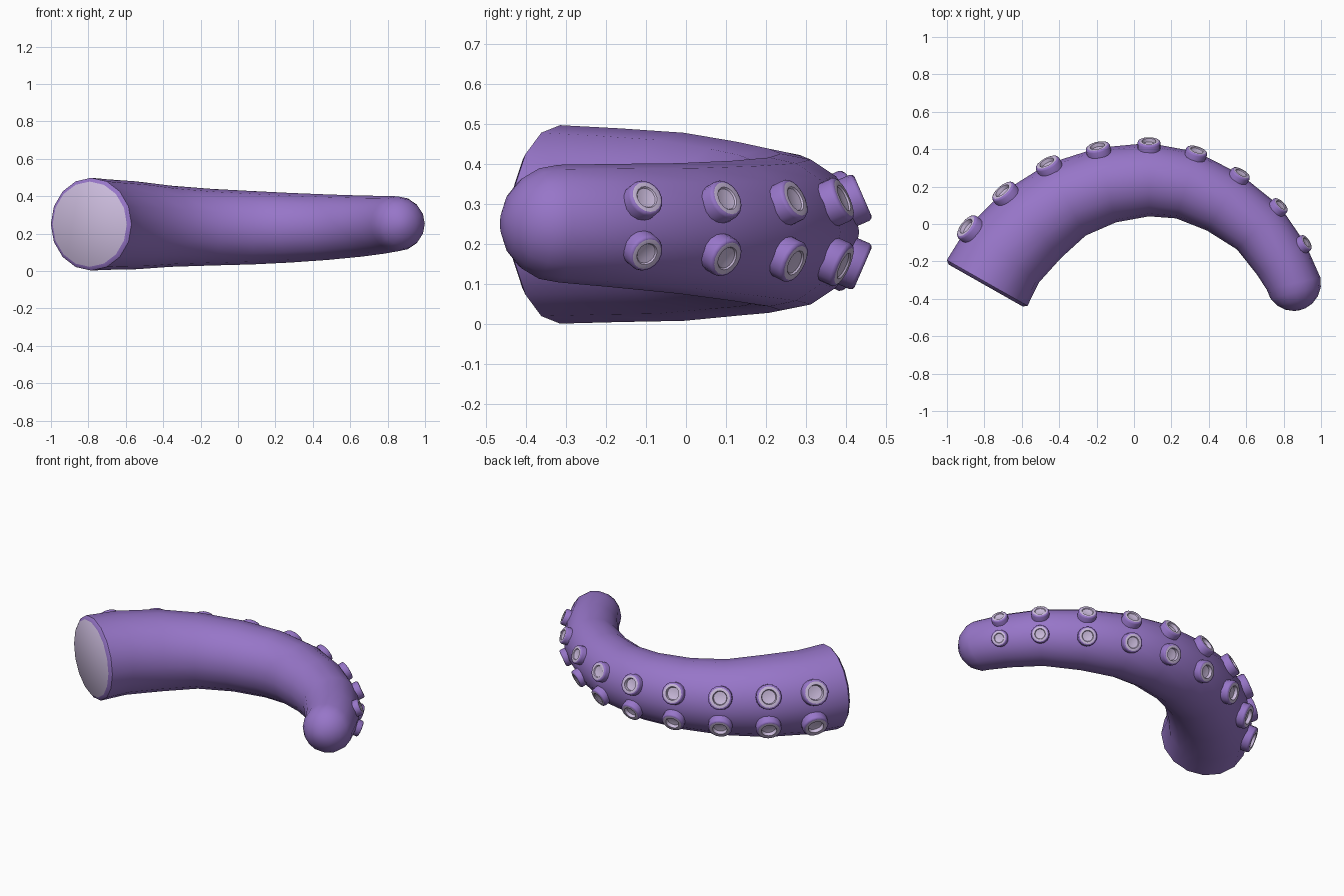
import bpy, bmesh, math
from mathutils import Vector, Matrix

if "Cube" in bpy.data.objects:
    bpy.data.objects.remove(bpy.data.objects["Cube"])


def material(name, rgb):
    m = bpy.data.materials.new(name)
    m.diffuse_color = (*rgb, 1)
    m.use_nodes = True
    m.node_tree.nodes["Principled BSDF"].inputs["Base Color"].default_value = m.diffuse_color
    return m


PURPLE = material("purple skin", (0.31, 0.18, 0.58))
LILAC = material("pale lilac", (0.60, 0.50, 0.72))
SIDES = 16

# Centre line stations: x, y, z, radius
PATH = [(-.785, -.315, .25, .248), (-.70, -.165, .248, .242), (-.545, -.005, .244, .235),
        (-.36, .13, .239, .217), (-.145, .208, .234, .205), (.08, .237, .231, .196),
        (.28, .208, .231, .186), (.48, .115, .234, .175), (.665, -.02, .24, .163),
        (.785, -.185, .247, .154), (.853, -.318, .252, .147)]
P = [Vector(p[:3]) for p in PATH]
R = [p[3] for p in PATH]
N = len(P)


def frame(i):
    """Tangent, outward side and up direction at a station."""
    t = (P[min(i + 1, N - 1)] - P[max(i - 1, 0)])
    t.z = 0
    if i == N - 1:
        t = Vector((.22, -.97, 0))
    t.normalize()
    return t, Vector((-t.y, t.x, 0)), Vector((0, 0, 1))


def loft(bm, rings, cap_mat=None, mats=None):
    """Bridge rings of points; a ring of one point closes to a pole."""
    loops = [[bm.verts.new(p) for p in r] for r in rings]
    for j, (a, b) in enumerate(zip(loops, loops[1:])):
        n = len(a)
        for k in range(n):
            q = (k + 1) % n
            f = bm.faces.new((a[k], a[q], b[0]) if len(b) == 1 else (a[k], a[q], b[q], b[k]))
            f.material_index = mats[j] if mats else 0
    if cap_mat is not None:
        bm.faces.new(loops[0][::-1]).material_index = cap_mat


def finish(bm, name, angle=35):
    bmesh.ops.recalc_face_normals(bm, faces=bm.faces)
    me = bpy.data.meshes.new(name)
    bm.to_mesh(me)
    bm.free()
    ob = bpy.data.objects.new(name, me)
    bpy.context.collection.objects.link(ob)
    me.materials.append(PURPLE)
    me.materials.append(LILAC)
    bpy.ops.object.select_all(action='DESELECT')
    ob.select_set(True)
    bpy.context.view_layer.objects.active = ob
    bpy.ops.object.shade_smooth_by_angle(angle=math.radians(angle))
    return ob


def ring(c, r, u, v, n=SIDES):
    return [c + r * (math.cos(2 * math.pi * k / n) * u + math.sin(2 * math.pi * k / n) * v)
            for k in range(n)]


# Tentacle: chamfered pale cut end, tapering tube, rounded tip
bm = bmesh.new()
t, u, v = frame(0)
rings = [ring(P[0] - t * .016, .228, u, v)]
for i in range(N):
    t, u, v = frame(i)
    rings.append(ring(P[i], R[i], u, v))
for a in (20, 40, 60, 78):
    a = math.radians(a)
    rings.append(ring(P[-1] + t * R[-1] * math.sin(a), R[-1] * math.cos(a), u, v))
rings.append([P[-1] + t * R[-1]])
loft(bm, rings, cap_mat=1)
finish(bm, "tentacle", 50)

# Suckers: two rows along the outer side, shrinking toward the tip
for row, sign in (("upper", 1), ("lower", -1)):
    bm = bmesh.new()
    for i in range(1, N - 1):
        t, u, v = frame(i)
        a = sign * math.radians(23.5)
        n = u * math.cos(a) + v * math.sin(a)
        w = n.cross(t)
        base = P[i] + n * R[i] * .985
        s = .077 - .0036 * (i - 1)
        h = .036 - .001 * i
        dip = .4 if i < 6 else .85          # deeper cup on the large suckers
        profile = [(1, -.9), (1, .7), (.94, .92), (.84, 1), (.6, 1), (.54, dip), (.3, dip - .1)]
        rs = [ring(base + n * h * y, s * x, t, w) for x, y in profile]
        rs.append([base + n * h * (dip - .12)])
        loft(bm, rs, mats=[0, 0, 0, 1, 1, 1, 1])
    finish(bm, row + "_suckers", 40)
